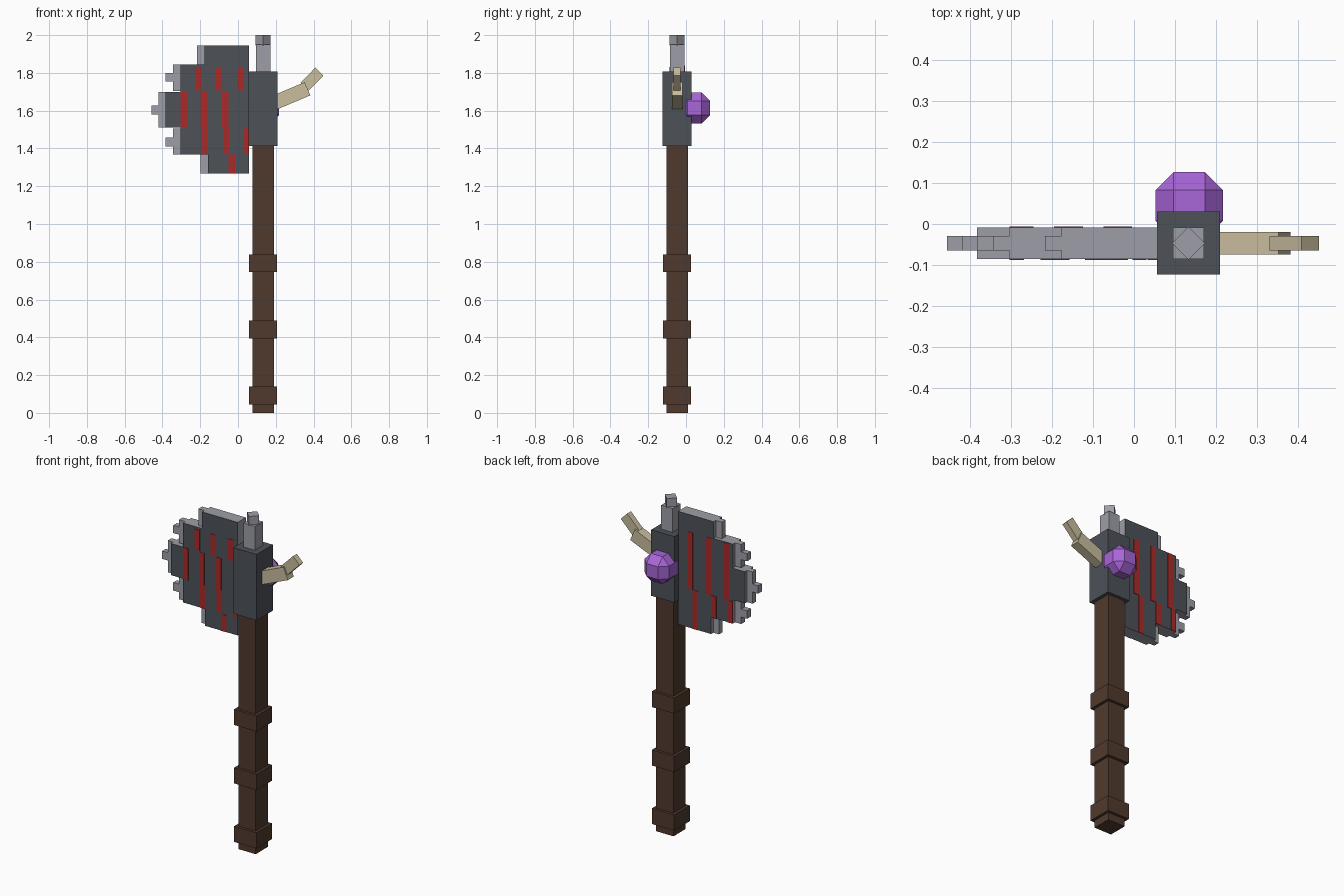
import bpy, bmesh, math
from mathutils import Matrix, Vector

cube = bpy.data.objects.get("Cube")
if cube:
    bpy.data.objects.remove(cube, do_unlink=True)


def material(name, rgb):
    lin = [((c / 255 + 0.055) / 1.055) ** 2.4 for c in rgb] + [1.0]
    m = bpy.data.materials.new(name)
    m.use_nodes = True
    m.diffuse_color = lin
    bsdf = next(n for n in m.node_tree.nodes if n.type == 'BSDF_PRINCIPLED')
    bsdf.inputs["Base Color"].default_value = lin
    return m


WOOD = material("brown wood", (80, 58, 45))
IRON = material("dark iron", (77, 82, 89))
STEEL = material("light steel", (158, 158, 168))
RED = material("red paint", (170, 42, 40))
BONE = material("pale bone", (200, 189, 158))
GEM = material("purple crystal", (168, 102, 216))

CX, CY = 0.133, -0.047   # axis of the handle


def finish(name, bm, *mats):
    bmesh.ops.recalc_face_normals(bm, faces=bm.faces[:])
    mesh = bpy.data.meshes.new(name)
    bm.to_mesh(mesh)
    bm.free()
    for m in mats:
        mesh.materials.append(m)
    obj = bpy.data.objects.new(name, mesh)
    bpy.context.collection.objects.link(obj)
    return obj


def box(name, centre, size, mat, axis='Y', angle=0.0):
    bm = bmesh.new()
    place = (Matrix.Translation(centre) @ Matrix.Rotation(math.radians(angle), 4, axis)
             @ Matrix.Diagonal((*size, 1)))
    bmesh.ops.create_cube(bm, size=1, matrix=place)
    return finish(name, bm, mat)


def post(name, width, z0, z1, mat, angle=0.0):
    return box(name, (CX, CY, (z0 + z1) / 2), (width, width, z1 - z0), mat, 'Z', angle)


def slab(name, x0, x1, z0, z1, y, depth, mat):
    return box(name, ((x0 + x1) / 2, y, (z0 + z1) / 2), (x1 - x0, depth, z1 - z0), mat)


def limb(name, start, end, width, depth, mat):
    a, b = Vector((start[0], CY, start[1])), Vector((end[0], CY, end[1]))
    d = b - a
    angle = -math.degrees(math.atan2(d.z, d.x))
    return box(name, (a + b) / 2, (d.length, depth, width), mat, 'Y', angle)


# Handle with three grip bands
post("handle", 0.115, 0, 1.43, WOOD)
for i, z in enumerate((0.045, 0.395, 0.745)):
    post(f"grip_band_{i + 1}", 0.148, z, z + 0.094, WOOD)

# Head block, top spike and its turned tip
post("head_block", 0.154, 1.412, 1.807, IRON)
post("top_spike", 0.076, 1.80, 1.95, STEEL)
post("spike_tip", 0.057, 1.945, 2.0, STEEL, 45)

# Stepped blade: dark sides, light rim
outline = [(0.058, 1.944), (-0.177, 1.944), (-0.177, 1.844), (-0.304, 1.844),
           (-0.304, 1.70), (-0.384, 1.70), (-0.384, 1.51), (-0.304, 1.51),
           (-0.304, 1.368), (-0.16, 1.368), (-0.16, 1.267), (0.058, 1.267)]
DEPTH = 0.077
bm = bmesh.new()
side = bm.faces.new([bm.verts.new((x, CY - DEPTH / 2, z)) for x, z in outline])
grown = bmesh.ops.extrude_face_region(bm, geom=[side], use_keep_orig=True)
bmesh.ops.translate(bm, vec=(0, DEPTH, 0),
                    verts=[v for v in grown["geom"] if isinstance(v, bmesh.types.BMVert)])
bm.normal_update()
for f in bm.faces:
    f.material_index = 0 if abs(f.normal.y) > 0.5 else 1
finish("blade", bm, IRON, STEEL)

# Thin cutting edge and teeth
teeth = [(-0.217, -0.17, 1.844, 1.944), (-0.198, -0.15, 1.267, 1.368),
         (-0.345, -0.30, 1.705, 1.844), (-0.345, -0.30, 1.368, 1.505),
         (-0.384, -0.34, 1.754, 1.80), (-0.384, -0.34, 1.41, 1.458),
         (-0.42, -0.38, 1.51, 1.70), (-0.457, -0.415, 1.58, 1.627)]
for i, t in enumerate(teeth):
    slab(f"edge_tooth_{i + 1}", *t, CY, 0.035, STEEL)

# Red stripes as thin plates: (left x, low z, high z)
STRIPE = 0.035
front = [(-0.304, 1.51, 1.70), (-0.228, 1.706, 1.83), (-0.12, 1.706, 1.83),
         (-0.004, 1.706, 1.83), (-0.198, 1.51, 1.70), (-0.085, 1.51, 1.70),
         (-0.193, 1.368, 1.51), (-0.08, 1.375, 1.51), (0.033, 1.375, 1.505),
         (-0.05, 1.267, 1.368)]
back = [(-0.04, 1.5, 1.84), (-0.16, 1.5, 1.84), (-0.28, 1.5, 1.84),
        (-0.075, 1.267, 1.5), (-0.195, 1.368, 1.5), (-0.304, 1.368, 1.5)]
for label, sign, stripes in (("front", -1, front), ("back", 1, back)):
    for i, (x, z0, z1) in enumerate(stripes):
        slab(f"{label}_stripe_{i + 1}", x, min(x + STRIPE, 0.058), z0, z1,
             CY + sign * DEPTH / 2, 0.005, RED)

# Bent horn on the left of the head
limb("horn_base", (0.16, 1.628), (0.368, 1.716), 0.076, 0.056, BONE)
limb("horn_tip", (0.352, 1.727), (0.431, 1.807), 0.06, 0.036, BONE)

# Faceted gem on the back: hull of three crossed square prisms
bm = bmesh.new()
for axis in range(3):
    for a in (-1, 1):
        for b in (-1, 1):
            for c in (-1, 1):
                p = Vector((a, b, c)) * 0.038
                p[axis] *= 0.082 / 0.038
                bm.verts.new(p + Vector((0.135, 0.045, 1.614)))
bmesh.ops.convex_hull(bm, input=bm.verts[:])
bmesh.ops.dissolve_limit(bm, angle_limit=0.02, verts=bm.verts[:], edges=bm.edges[:])
finish("gem", bm, GEM)
